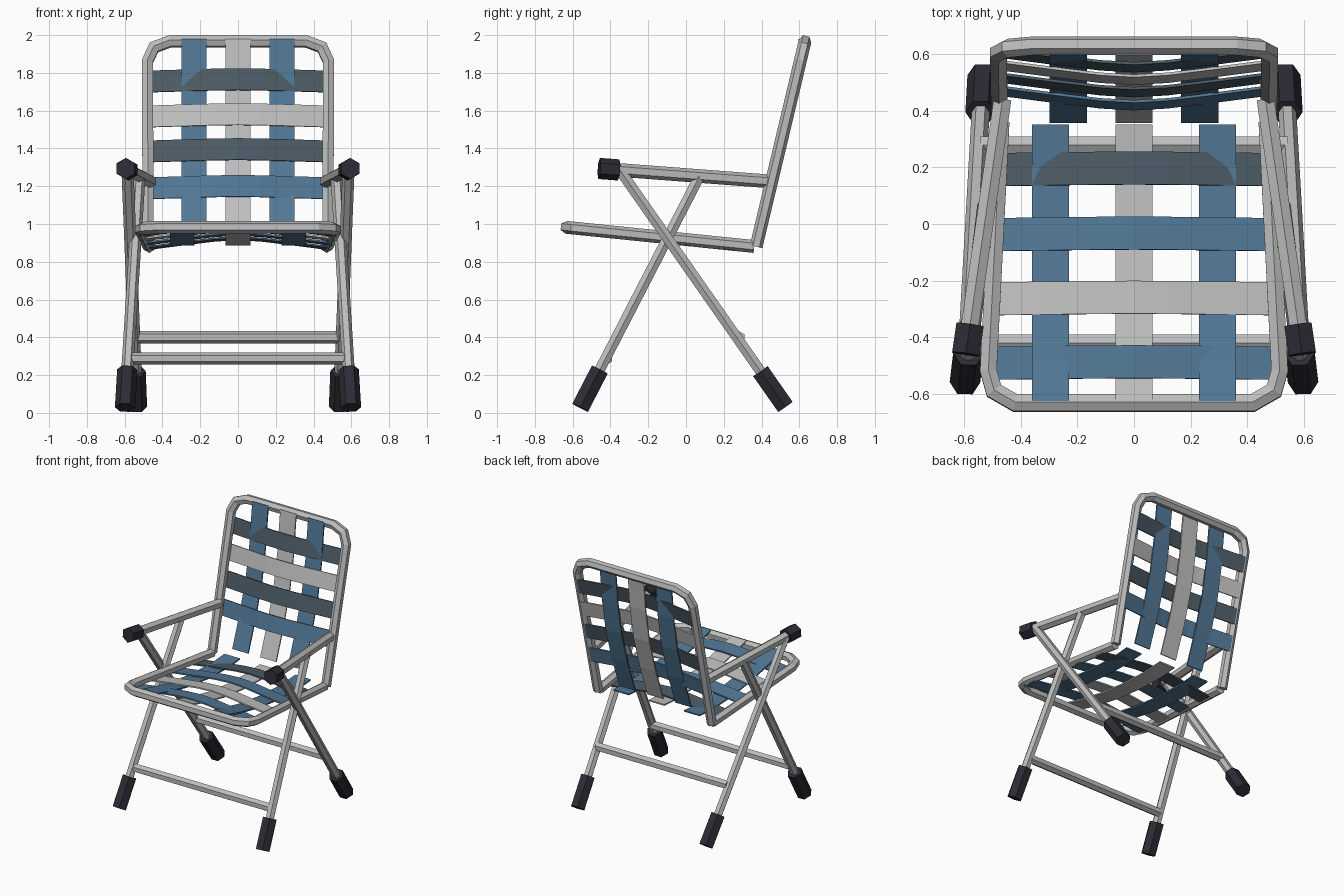
import bpy, bmesh, math
from mathutils import Vector as V

if "Cube" in bpy.data.objects:
    bpy.data.objects.remove(bpy.data.objects["Cube"])


def mat(name, r, g, b):
    m = bpy.data.materials.new(name)
    m.diffuse_color = (r, g, b, 1)
    m.use_nodes = True
    m.node_tree.nodes["Principled BSDF"].inputs["Base Color"].default_value = m.diffuse_color
    return m


METAL = mat("light metal", .50, .51, .50)
GREY = mat("grey webbing", .52, .53, .52)
BLUE = mat("blue webbing", .085, .19, .31)
SLATE = mat("slate webbing", .072, .105, .13)
BLACK = mat("black rubber", .026, .025, .036)


def finish(name, bm, m):
    bmesh.ops.recalc_face_normals(bm, faces=bm.faces)
    me = bpy.data.meshes.new(name)
    bm.to_mesh(me)
    bm.free()
    me.materials.append(m)
    ob = bpy.data.objects.new(name, me)
    bpy.context.collection.objects.link(ob)
    return ob


def loft(name, rings, m):
    """Skin a list of vertex rings and cap both ends."""
    bm = bmesh.new()
    vs = [[bm.verts.new(p) for p in r] for r in rings]
    n = len(vs[0])
    for a, b in zip(vs, vs[1:]):
        for i in range(n):
            j = (i + 1) % n
            bm.faces.new((a[i], a[j], b[j], b[i]))
    bm.faces.new(vs[0])
    bm.faces.new(vs[-1])
    return finish(name, bm, m)


def tube(name, path, r, ref, m=METAL):
    """Hexagonal tube with mitred bends; a corner points along ref."""
    path = [V(p) for p in path]
    rings = []
    for i, p in enumerate(path):
        d0 = (p - path[max(i - 1, 0)]).normalized()
        d1 = (path[min(i + 1, len(path) - 1)] - p).normalized()
        t = (d0 + d1).normalized()
        up = (V(ref) - t * t.dot(V(ref))).normalized()
        side = t.cross(up)
        k = 1 / max(t.dot(d1 if d1.length else d0), .5)
        rings.append([p + up * r * math.cos(a * math.pi / 3)
                      + side * r * k * math.sin(a * math.pi / 3) for a in range(6)])
    return loft(name, rings, m)


def strap(name, path, across, normal, width, m, th=.01):
    """Flat webbing band following a path."""
    w, n = V(across).normalized() * width / 2, V(normal).normalized() * th / 2
    return loft(name, [[V(p) + w + n, V(p) - w + n, V(p) - w - n, V(p) + w - n]
                       for p in path], m)


# Planes of the seat and the backrest
def seat_pt(x, y, off=0):
    return V((x, y, .982 - (y + .63) * .102)) + SEAT_N * off


def back_pt(x, z, off=0):
    return V((x, .37 + (z - .875) * .238, z)) + BACK_N * off


SEAT_D, SEAT_N = V((0, 1, -.102)), V((0, .102, 1)).normalized()
BACK_D, BACK_N = V((0, .238, 1)), V((0, -1, .238)).normalized()

# Bent tube frames
half = [(.47, .36), (.515, -.52), (.495, -.59), (.42, -.633)]
tube("seat_frame", [seat_pt(-x, y) for x, y in half]
     + [seat_pt(x, y) for x, y in reversed(half)], .034, SEAT_N)
half = [(.475, .88), (.48, 1.86), (.445, 1.935), (.36, 1.967)]
tube("back_frame", [back_pt(-x, z) for x, z in half]
     + [back_pt(x, z) for x, z in reversed(half)], .034, BACK_N)

# Arms, crossed legs and rubber ends on both sides
for s, side in ((-1, "left"), (1, "right")):
    a0, a1 = V((s * .595, -.46, 1.294)), V((s * .465, .44, 1.226))
    tube("arm_" + side, [a0.lerp(a1, .03), a1], .036, (0, 0, 1))
    tube("arm_cap_" + side, [a0, a0.lerp(a1, .115)], .056, (0, 0, 1), BLACK)
    legs = (("front", V((s * .598, -.56, .028)), V((s * .522, .07, 1.25)), .164),
            ("rear", V((s * .535, .526, .032)), V((s * .585, -.35, 1.285)), .15))
    for nm, foot, top, f in legs:
        tube(f"{nm}_leg_{side}", [foot.lerp(top, .02), top], .032, (1, 0, 0))
        tube(f"{nm}_foot_{side}", [foot, foot.lerp(top, f)], .054, (1, 0, 0), BLACK)

# Cross bars between the legs
tube("front_cross_bar", [(-.575, -.42, .288), (.575, -.42, .288)], .033, (0, 0, 1))
tube("rear_cross_bar", [(-.545, .28, .40), (.545, .28, .40)], .033, (0, 0, 1))

# Cross straps, from the rear of the tubes bowing towards the sitter
BOW = [(-1, -.026), (-.62, -.002), (-.25, .02), (0, .027),
       (.25, .02), (.62, -.002), (1, -.026)]
for i, (y, m) in enumerate([(.195, SLATE), (-.035, BLUE), (-.262, GREY), (-.49, BLUE)]):
    hw = .485 - (y - .2) * .05
    strap(f"seat_cross_strap_{i}", [seat_pt(hw * u, y, o) for u, o in BOW],
          SEAT_D, SEAT_N, .117, m)
for i, (z, m) in enumerate([(1.76, SLATE), (1.575, GREY), (1.39, SLATE), (1.195, BLUE)]):
    strap(f"back_cross_strap_{i}", [back_pt(.475 * u, z, o) for u, o in BOW],
          BACK_D, BACK_N, .117, m)

# Long straps, fixed to the end bar and free near the fold, dipping behind
for i, (u, m) in enumerate([(-1, BLUE), (0, GREY), (1, BLUE)]):
    strap(f"seat_long_strap_{i}",
          [seat_pt(u * .295, y, o) for y, o in
           [(-.63, .03), (-.49, .008), (-.26, -.016), (-.03, -.02), (.2, -.006), (.35, .02)]],
          (1, 0, 0), SEAT_N, .13, m)
    strap(f"back_long_strap_{i}",
          [back_pt(u * .233, z, o) for z, o in
           [(1.972, .03), (1.84, .014), (1.70, -.006), (1.45, -.02), (1.2, -.006), (.95, .026)]],
          (1, 0, 0), BACK_N, .132, m)
